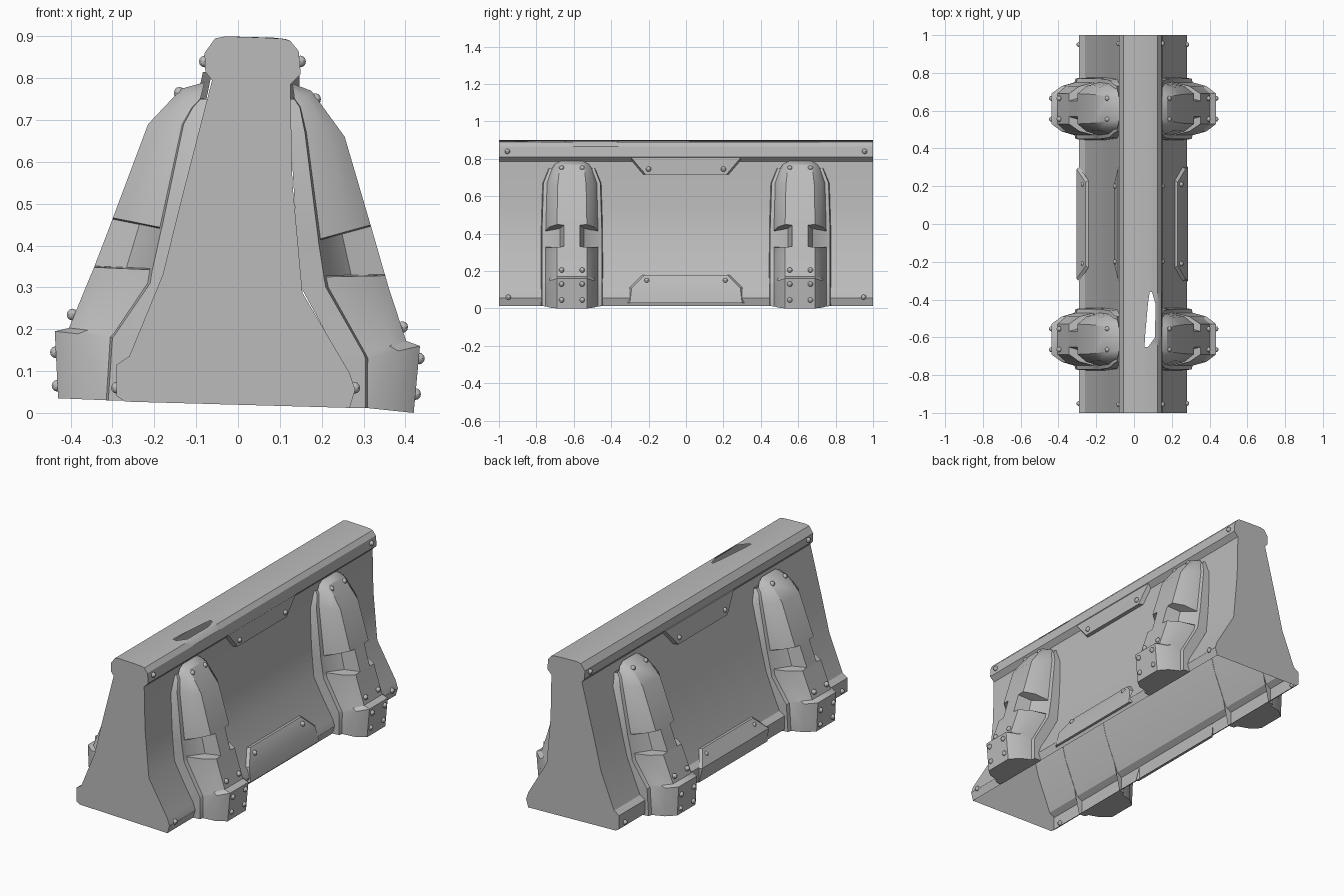
import bpy, bmesh, math
from mathutils import Matrix

if "Cube" in bpy.data.objects:
    bpy.data.objects.remove(bpy.data.objects["Cube"])

mat = bpy.data.materials.new("concrete_grey")
mat.diffuse_color = (0.5, 0.5, 0.5, 1)
mat.use_nodes = True
mat.node_tree.nodes["Principled BSDF"].inputs["Base Color"].default_value = mat.diffuse_color


def finish(name, bm):
    bmesh.ops.recalc_face_normals(bm, faces=bm.faces[:])
    me = bpy.data.meshes.new(name)
    bm.to_mesh(me)
    bm.free()
    me.materials.append(mat)
    ob = bpy.data.objects.new(name, me)
    bpy.context.collection.objects.link(ob)
    return ob


# Barrier cross-section (slightly tilted), bottom to top on each side
LEFT = [(-.27, .027), (-.29, .04), (-.29, .115), (-.26, .135), (-.18, .33),
        (-.133, .52), (-.062, .795)]
RIGHT = [(.267, .012), (.28, .055), (.267, .095), (.154, .287), (.13, .55), (.125, .785)]
TOP = [(-.078, .815), (-.08, .86), (-.055, .895), (-.03, .9), (.06, .897), (.11, .894),
       (.125, .889), (.145, .865), (.15, .81)]


def wall_x(side, z):
    pts = RIGHT if side > 0 else LEFT
    for (x0, z0), (x1, z1) in zip(pts, pts[1:]):
        if z <= z1:
            return x0 + (x1 - x0) * max(0, (z - z0) / (z1 - z0))
    return pts[-1][0]


# Hollow shell: open underneath, with a broken hole in the top
def shell():
    prof = LEFT + TOP + RIGHT[::-1]
    h = len(LEFT) + 4
    hole = {-.65: (.056, .075), -.6: (.058, .112), -.42: (.074, .113), -.36: (.083, .095)}
    ys = [-1, -.65, -.6, -.42, -.36, 1]
    bm = bmesh.new()
    rings = []
    for y in ys:
        ring = []
        for i, (x, z) in enumerate(prof):
            if y in hole and i in (h, h + 1):
                x = hole[y][i - h]
            ring.append(bm.verts.new((x, y, z)))
        rings.append(ring)
    for j in range(len(ys) - 1):
        for i in range(len(prof) - 1):
            if i == h and 1 <= j <= 3:
                continue
            a, b = rings[j], rings[j + 1]
            bm.faces.new((a[i], a[i + 1], b[i + 1], b[i]))
    bm.faces.new(rings[0])
    bm.faces.new(rings[-1])
    finish("barrier_shell", bm)


# Trapezoid plate lying on the wall
def plate(name, side, levels, thick):
    bm = bmesh.new()
    outer, inner = [], []
    for z, hw in levels:
        x = wall_x(side, z)
        outer.append([bm.verts.new((x + side * thick, y, z)) for y in (-hw, hw)])
        inner.append([bm.verts.new((x, y, z)) for y in (-hw - .012, hw + .012)])
    for k in range(len(levels) - 1):
        o, p, q, r = outer[k], outer[k + 1], inner[k], inner[k + 1]
        bm.faces.new((o[0], o[1], p[1], p[0]))
        bm.faces.new((o[0], p[0], r[0], q[0]))
        bm.faces.new((o[1], p[1], r[1], q[1]))
    for k in (0, -1):
        bm.faces.new((outer[k][0], outer[k][1], inner[k][1], inner[k][0]))
    finish(name, bm)


# Buttress rows: flange point, outer point, width factor, notch flag
ROWS = {
    1: [((.305, .012), (.42, 0), 1, 0), ((.305, .13), (.435, .16), 1, 0),
        ((.3, .142), (.402, .172), 1, 0), ((.21, .3), (.36, .3), 1, 0),
        ((.205, .325), (.352, .328), 1, 0), ((.205, .328), (.351, .331), 1, 1),
        ((.192, .412), (.318, .446), 1, 1), ((.192, .415), (.317, .449), 1, 0),
        ((.16, .67), (.255, .66), .95, 0), ((.148, .73), (.175, .77), .8, 0),
        ((.135, .75), (.13, .787), .75, 0)],
    -1: [((-.31, .03), (-.43, .035), 1, 0), ((-.3, .18), (-.438, .195), 1, 0),
         ((-.292, .19), (-.404, .203), 1, 0), ((-.21, .31), (-.36, .31), 1, 0),
         ((-.205, .342), (-.344, .348), 1, 0), ((-.204, .345), (-.343, .351), 1, 1),
         ((-.183, .44), (-.3, .463), 1, 1), ((-.182, .443), (-.299, .466), 1, 0),
         ((-.13, .69), (-.215, .69), .95, 0), ((-.108, .73), (-.135, .775), .8, 0),
         ((-.09, .75), (-.08, .79), .75, 0)]}


def buttress(name, side, yc):
    bm = bmesh.new()
    rings = []
    for (fx, fz), (ox, oz), k, notch in ROWS[side]:
        def mix(t):
            return fx + (ox - fx) * t, fz + (oz - fz) * t
        wx = wall_x(side, fz) - side * .002
        half = [((wx, fz), .165), (mix(0), .16), (mix(.04), .14)]
        half += [(mix(.45), .065), (mix(1), .042)] if notch else [(mix(.6), .12), (mix(1), .08)]
        pts = [(p, -y) for p, y in half] + [(p, y) for p, y in half[::-1]]
        rings.append([bm.verts.new((p[0], yc + y * k, p[1])) for p, y in pts])
    for a, b in zip(rings, rings[1:]):
        for i in range(len(a) - 1):
            bm.faces.new((a[i], a[i + 1], b[i + 1], b[i]))
    bm.faces.new(rings[0])
    bm.faces.new(rings[-1])
    finish(name, bm)


# Rounded bolts, all of one side in one object
def bolts(name, points, r=.014):
    bm = bmesh.new()
    for p in points:
        bmesh.ops.create_uvsphere(bm, u_segments=10, v_segments=6, radius=r,
                                  matrix=Matrix.Translation(p))
    finish(name, bm)


shell()
for s, label in ((1, "right"), (-1, "left")):
    plate("rail_plate_" + label, s, [(.715, .215), (.815, .3)], .022)
    plate("skirt_plate_" + label, s, [(.03, .3), (.11, .29), (.18, .22)], .014)
    pts = []
    for y in (-1, 1):
        buttress("buttress_%s_%s" % (label, "front" if y < 0 else "back"), s, y * .61)
        pts += [(wall_x(s, .745) + s * .022, y * .2, .745),
                (.149 if s > 0 else -.08, y * .955, .84),
                (wall_x(s, .15) + s * .014, y * .21, .15),
                (wall_x(s, .06), y * .95, .06)]
        rows = [(.185, .75), (.393, .205), (.433, .13), (.424, .045)] if s > 0 else \
               [(-.14, .765), (-.396, .235), (-.436, .145), (-.432, .065)]
        for x, z in rows:
            pts += [(x, y * .61 + d, z) for d in (-.055, .055)]
    bolts("bolts_" + label, pts)

# Smooth shading with sharp edges kept
for ob in bpy.context.scene.objects:
    ob.select_set(True)
    bpy.context.view_layer.objects.active = ob
bpy.ops.object.shade_smooth_by_angle(angle=math.radians(32))
